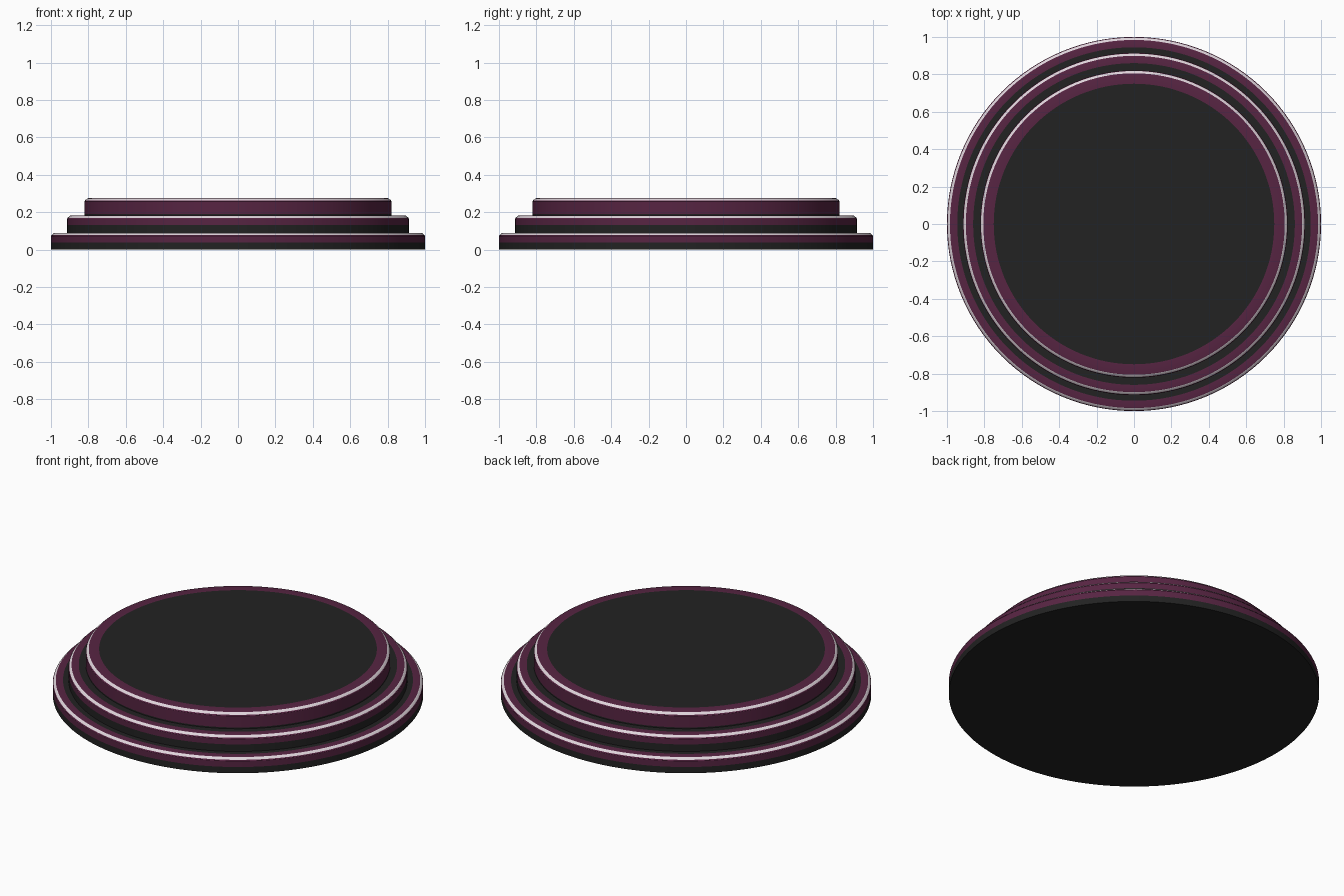
import bpy, bmesh, math

if "Cube" in bpy.data.objects:
    bpy.data.objects.remove(bpy.data.objects["Cube"])

def material(name, rgb):
    m = bpy.data.materials.new(name)
    m.diffuse_color = (*rgb, 1)
    m.use_nodes = True
    m.node_tree.nodes["Principled BSDF"].inputs["Base Color"].default_value = m.diffuse_color
    return m

mats = [material("charcoal", (0.016, 0.016, 0.016)),
        material("plum", (0.095, 0.018, 0.055)),
        material("pale trim", (0.74, 0.66, 0.71))]
DARK, PLUM, PALE = 0, 1, 2
SIDES = 128

def tier(name, r, z0, zsplit, z1, inner):
    """Round step: dark foot, plum band, pale chamfered edge, plum rim, dark top."""
    # (radius, height, colour of the band leading to this ring)
    profile = [(r, z0, DARK), (r, zsplit, DARK), (r, z1 - 0.018, PLUM),
               (r - 0.004, z1 - 0.012, PLUM), (r - 0.016, z1 - 0.001, PALE),
               (r - 0.02, z1, PLUM), (inner, z1, PLUM)]
    bm = bmesh.new()
    rings = []
    for pr, pz, _ in profile:
        rings.append([bm.verts.new((pr * math.cos(2 * math.pi * i / SIDES),
                                    pr * math.sin(2 * math.pi * i / SIDES), pz))
                      for i in range(SIDES)])
    for k in range(1, len(rings)):
        a, b = rings[k - 1], rings[k]
        for i in range(SIDES):
            j = (i + 1) % SIDES
            bm.faces.new((a[i], a[j], b[j], b[i])).material_index = profile[k][2]
    bm.faces.new(rings[-1]).material_index = DARK
    bm.faces.new(rings[0][::-1]).material_index = DARK
    me = bpy.data.meshes.new(name)
    bm.to_mesh(me)
    bm.free()
    for m in mats:
        me.materials.append(m)
    ob = bpy.data.objects.new(name, me)
    bpy.context.collection.objects.link(ob)
    bpy.ops.object.select_all(action='DESELECT')
    ob.select_set(True)
    bpy.context.view_layer.objects.active = ob
    bpy.ops.object.shade_smooth_by_angle(angle=math.radians(30))

# Three stacked steps
tier("lower_step", 1.0, 0.0, 0.037, 0.09, 0.945)
tier("middle_step", 0.915, 0.09, 0.132, 0.182, 0.86)
tier("upper_step", 0.822, 0.182, 0.19, 0.275, 0.75)
